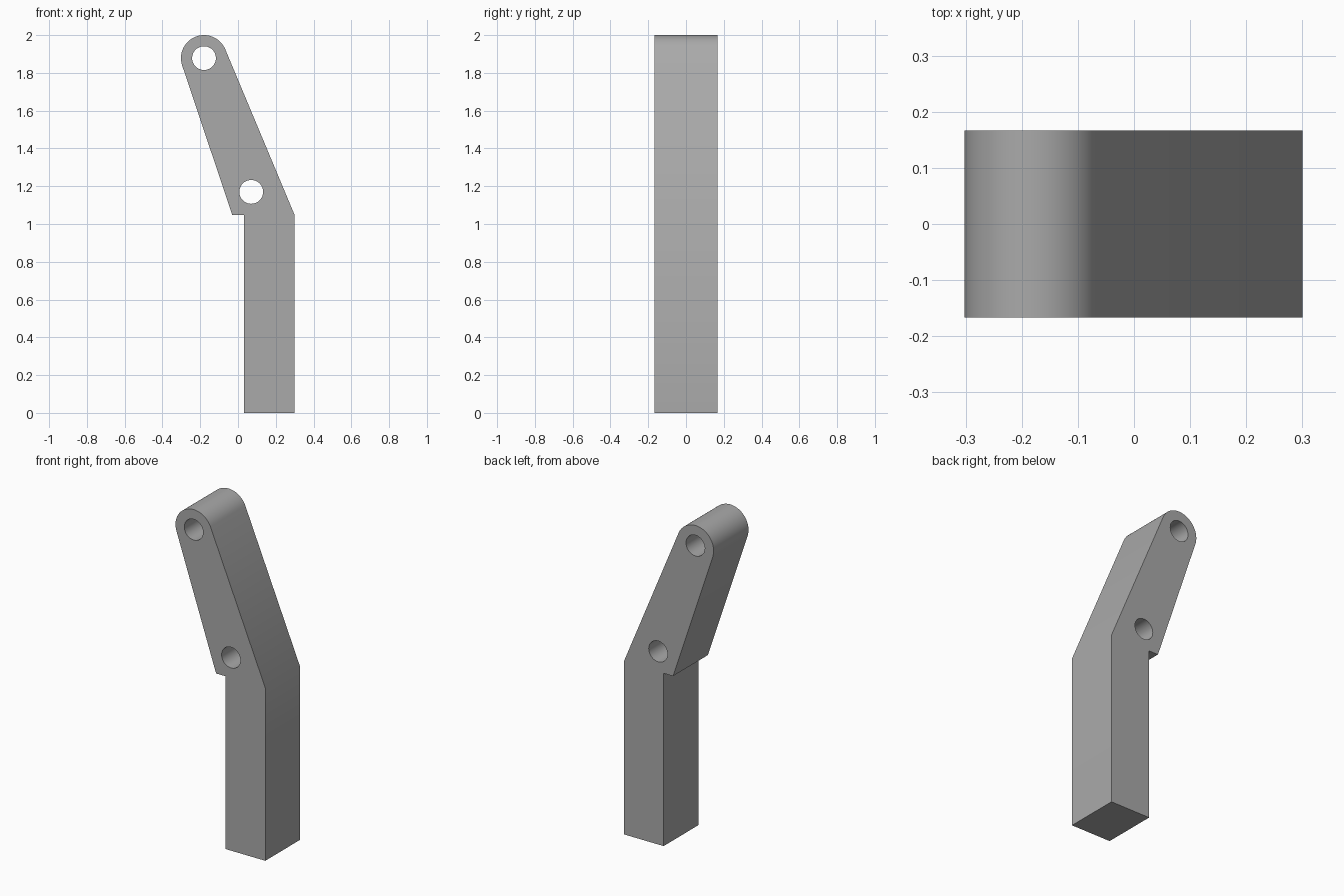
import bpy, bmesh
from math import atan2, acos, cos, sin, radians, hypot, tau
from mathutils import Vector

cube = bpy.data.objects.get("Cube")
if cube:
    bpy.data.objects.remove(cube, do_unlink=True)

HALF_DEPTH = 0.167
TOP, TOP_R = (-0.18, 1.878), 0.122      # rounded upper end
PIVOT, HOLE_R = (0.07, 1.17), 0.063     # lower pin hole
SHOULDER = 1.047


def arc(centre, radius, start, end, steps):
    angles = [start + (end - start) * i / steps for i in range(steps + 1)]
    return [(centre[0] + radius * cos(a), centre[1] + radius * sin(a)) for a in angles]


def tangent_angle(point, side):
    """Angle on the rounded end where a line from the point touches it."""
    dx, dz = point[0] - TOP[0], point[1] - TOP[1]
    return atan2(dz, dx) + side * acos(TOP_R / hypot(dx, dz))


# Outline: straight shank, leaning arm, rounded end, small step under the arm
outer, inner = (0.3, SHOULDER), (-0.03, SHOULDER)
outline = [(0.033, 0), (0.3, 0), outer]
outline += arc(TOP, TOP_R, tangent_angle(outer, 1), tangent_angle(inner, -1) + tau, 32)
outline += [inner, (0.033, SHOULDER)]
holes = [arc(c, HOLE_R, 0, tau, 40)[:-1] for c in (TOP, PIVOT)]

# Fill the outline around the holes and extrude through the depth
bm = bmesh.new()
for loop in [outline] + holes:
    verts = [bm.verts.new((x, -HALF_DEPTH, z)) for x, z in loop]
    for a, b in zip(verts, verts[1:] + verts[:1]):
        bm.edges.new((a, b))
bmesh.ops.triangle_fill(bm, edges=bm.edges[:], use_beauty=True, normal=(0, -1, 0))
grown = bmesh.ops.extrude_face_region(bm, geom=bm.faces[:], use_keep_orig=True)
moved = [g for g in grown["geom"] if isinstance(g, bmesh.types.BMVert)]
bmesh.ops.translate(bm, verts=moved, vec=Vector((0, 2 * HALF_DEPTH, 0)))
bmesh.ops.recalc_face_normals(bm, faces=bm.faces[:])
mesh = bpy.data.meshes.new("bent_lever_arm")
bm.to_mesh(mesh)
bm.free()

lever = bpy.data.objects.new("bent_lever_arm", mesh)
bpy.context.collection.objects.link(lever)

# Plain grey finish
grey = bpy.data.materials.new("plain_grey")
grey.use_nodes = True
colour = (0.4, 0.4, 0.4, 1)
grey.diffuse_color = colour
grey.node_tree.nodes["Principled BSDF"].inputs["Base Color"].default_value = colour
mesh.materials.append(grey)

# Smooth round surfaces, sharp edges elsewhere
bpy.ops.object.select_all(action="DESELECT")
lever.select_set(True)
bpy.context.view_layer.objects.active = lever
bpy.ops.object.shade_smooth_by_angle(angle=radians(30))
